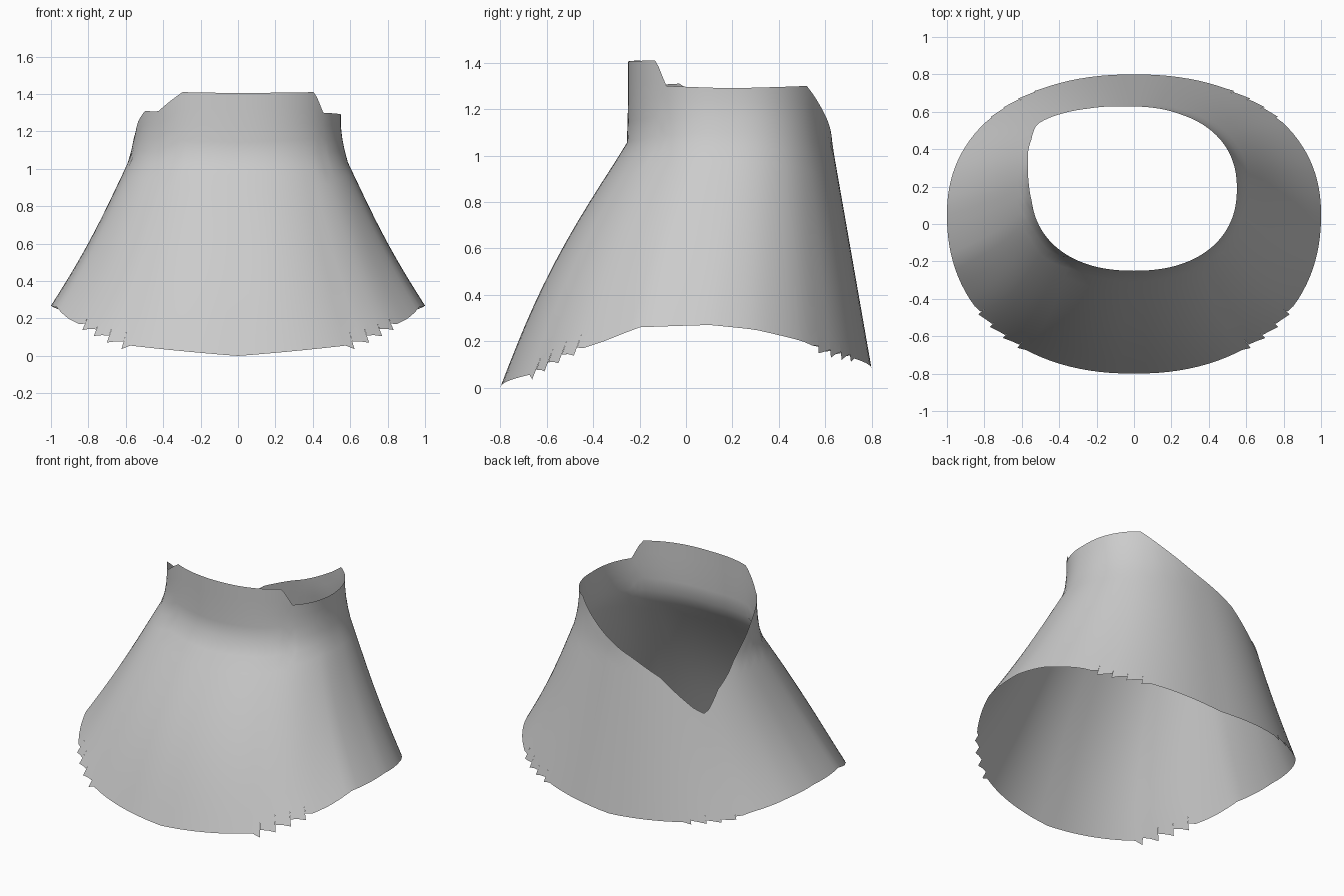
import bpy, bmesh
from math import sin, cos, pi, radians

if "Cube" in bpy.data.objects:
    bpy.data.objects.remove(bpy.data.objects["Cube"])

STEP, ROWS, NECK_Z = 3, 16, 1.05
SLITS = (36, 42, 48, 54, 132, 138, 144, 150)

# Heights by angle: 0 is the front, 90 the left side, 180 the back
HEM = [(0, 0), (36, .06), (52, .15), (64, .2), (75, .26), (93, .27),
       (107, .25), (125, .2), (135, .155), (180, .08)]
RIM = [(0, 1.405), (46, 1.41), (54, 1.3), (90, 1.29), (138, 1.3), (152, 1.22),
       (180, 1.07), (201, .97), (220, .8), (226, .77), (237, .91), (260, 1.08),
       (284, 1.25), (297, 1.31), (311, 1.305), (330, 1.41), (360, 1.405)]


def lookup(table, a):
    for (a0, z0), (a1, z1) in zip(table, table[1:]):
        if a <= a1:
            return z0 + (z1 - z0) * (a - a0) / (a1 - a0)
    return table[-1][1]


def outline(a, width, front, back, power, mid):
    """Point on a rounded oval seen from above."""
    s, c = sin(radians(a)), -cos(radians(a))
    depth = back - mid if c > 0 else mid - front
    sx = (1 if s > 0 else -1) * abs(s) ** (2 / power)
    sy = (1 if c > 0 else -1) * abs(c) ** (2 / power)
    return width * sx, mid + depth * sy


def mix(p, q, t):
    return [u + (v - u) * t for u, v in zip(p, q)]


def surface(a, f):
    """Point at angle a, fraction f of the way from hem to rim."""
    hem_z = lookup(HEM, min(a, 360 - a))
    z = hem_z + (lookup(RIM, a) - hem_z) * f
    hem = outline(a, 1, -.8, .8, 2.2, .05)
    neck = outline(a, .58, -.255, .63, 2.25, .19)
    top = outline(a, .55, -.25, .62, 2.25, .19)
    if z < NECK_Z:
        t = (z - hem_z) / (NECK_Z - hem_z)
        x, y = mix(hem, neck, t)
        swell = sin(pi * max(t, 0))
        x *= 1 - .025 * swell
        y -= .045 * max(0, cos(radians(a))) * swell
    else:
        x, y = mix(neck, top, min(1, (z - NECK_Z) / .15))
    return x, y, z


# Draped collar sheet, with hem vertices doubled at each slit
bm = bmesh.new()
columns = []
for a in range(0, 360, STEP):
    fold = min(a, 360 - a)
    upper = [bm.verts.new(surface(a, k / ROWS)) for k in range(1, ROWS + 1)]
    if fold in SLITS:
        long_end = bm.verts.new(surface(a, -.018))
        short_end = bm.verts.new(surface(a, .012))
        pair = [long_end, short_end]      # before and after the slit
        if (fold > 90) != (a > 180):
            pair.reverse()
    else:
        pair = [bm.verts.new(surface(a, 0))] * 2
    columns.append((pair, upper))

for i, (pair, upper) in enumerate(columns):
    next_pair, next_upper = columns[(i + 1) % len(columns)]
    left = [pair[1]] + upper
    right = [next_pair[0]] + next_upper
    for k in range(ROWS):
        bm.faces.new((left[k], right[k], right[k + 1], left[k + 1]))

mesh = bpy.data.meshes.new("draped_collar")
bm.to_mesh(mesh)
bm.free()
collar = bpy.data.objects.new("draped_collar", mesh)
bpy.context.collection.objects.link(collar)

# Plain grey cloth
cloth = bpy.data.materials.new("grey_cloth")
cloth.use_nodes = True
colour = (.6, .6, .6, 1)
cloth.diffuse_color = colour
cloth.node_tree.nodes["Principled BSDF"].inputs["Base Color"].default_value = colour
mesh.materials.append(cloth)

bpy.context.view_layer.objects.active = collar
collar.select_set(True)
bpy.ops.object.shade_smooth_by_angle(angle=radians(40))
